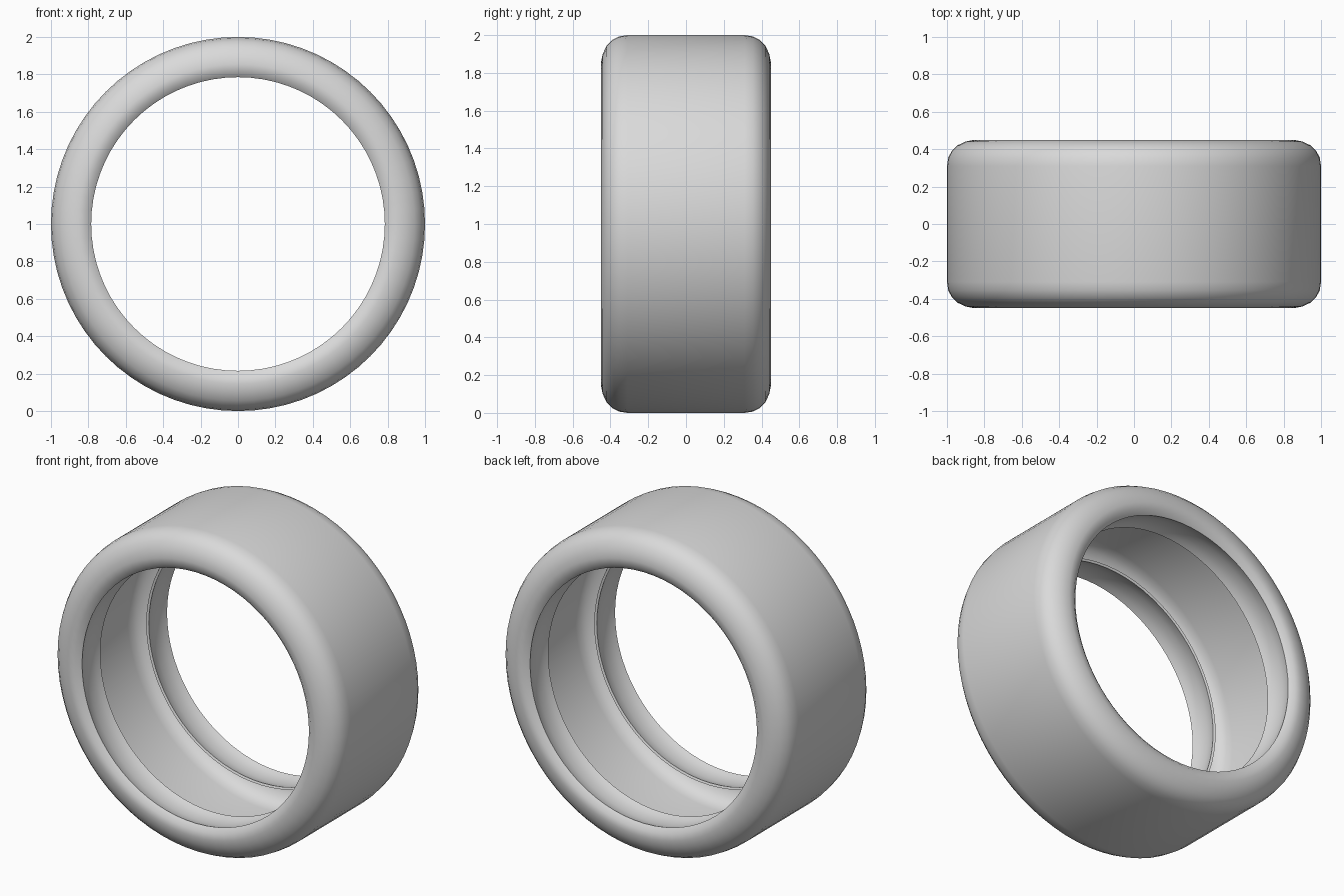
import bpy
import bmesh
import math
from mathutils import Matrix, Vector

SEGMENTS = 72
WALL = 0.015

cube = bpy.data.objects.get("Cube")
if cube:
    bpy.data.objects.remove(cube, do_unlink=True)

# One plain grey for the whole ring
grey = bpy.data.materials.new("light_grey")
grey.use_nodes = True
colour = (0.7, 0.7, 0.7, 1)
grey.diffuse_color = colour
grey.node_tree.nodes["Principled BSDF"].inputs["Base Color"].default_value = colour

# Half of the skin as (radius, distance from the middle plane)
tread_and_sidewall = [(1.0, 0.31), (0.993, 0.355), (0.975, 0.39),
                      (0.945, 0.42), (0.90, 0.441), (0.855, 0.45),
                      (0.815, 0.445), (0.785, 0.42)]
bead_lip = [(0.797, 0.39), (0.803, 0.35), (0.803, 0.31), (0.797, 0.27), (0.785, 0.24)]
half = tread_and_sidewall + bead_lip
profile = [(r, -y) for r, y in reversed(half)] + half

# Sweep the open skin around the axle
bm = bmesh.new()
rings = []
for i in range(SEGMENTS):
    turn = Matrix.Rotation(math.tau * i / SEGMENTS, 3, 'Y')
    rings.append([bm.verts.new(turn @ Vector((r, y, 0)) + Vector((0, 0, 1)))
                  for r, y in profile])
for i, ring in enumerate(rings):
    following = rings[(i + 1) % SEGMENTS]
    for j in range(len(profile) - 1):
        bm.faces.new((ring[j], following[j], following[j + 1], ring[j + 1]))

mesh = bpy.data.meshes.new("tyre")
bm.to_mesh(mesh)
bm.free()
mesh.materials.append(grey)
tyre = bpy.data.objects.new("tyre", mesh)
bpy.context.collection.objects.link(tyre)

# Thin rubber wall, grown inwards
bpy.ops.object.select_all(action='DESELECT')
tyre.select_set(True)
bpy.context.view_layer.objects.active = tyre
shell = tyre.modifiers.new("wall", 'SOLIDIFY')
shell.thickness = WALL
shell.offset = -1
bpy.ops.object.modifier_apply(modifier=shell.name)

# Smooth surfaces, sharp bead edges
bpy.ops.object.shade_smooth_by_angle(angle=math.radians(40))
